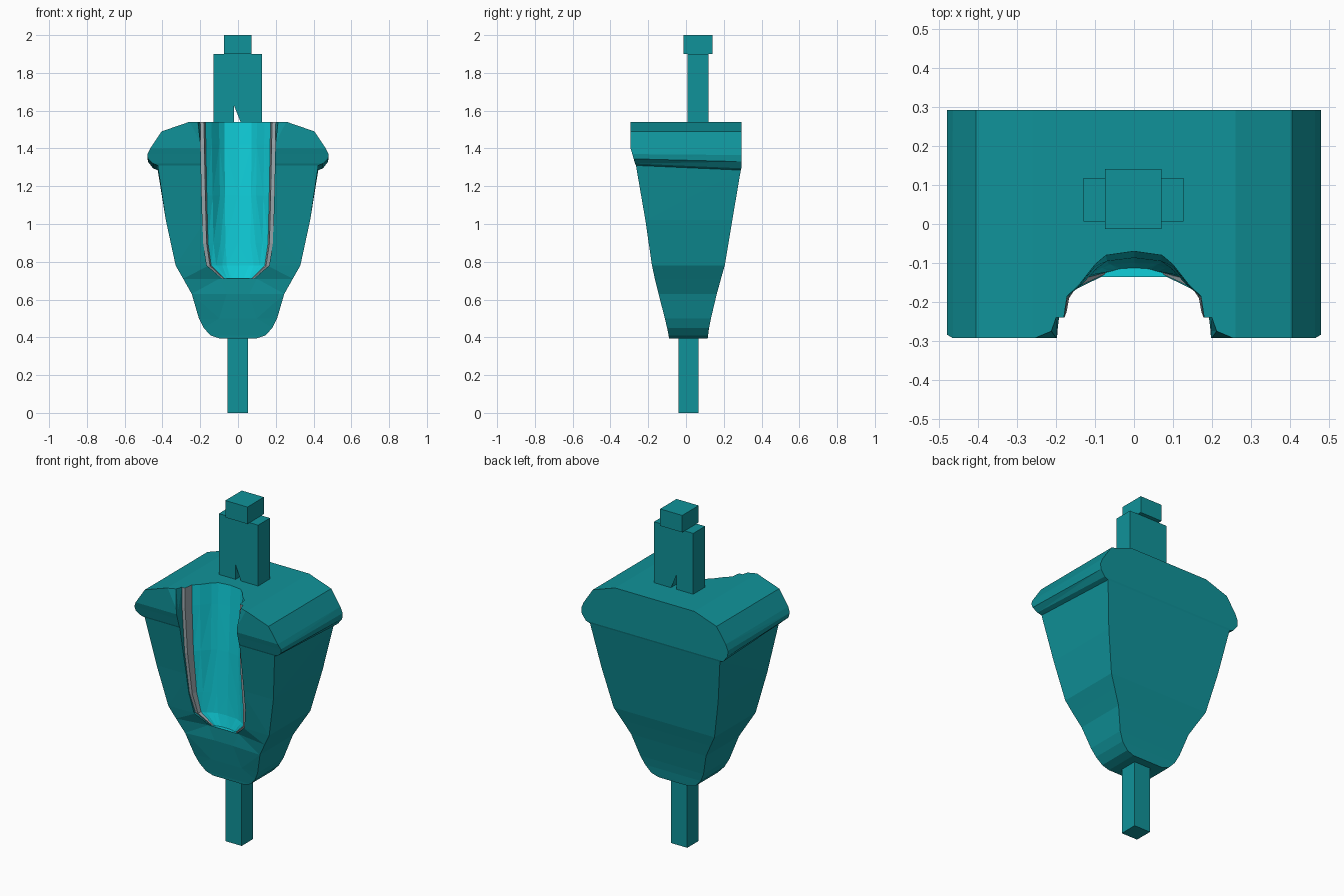
import bpy, bmesh

if "Cube" in bpy.data.objects:
    bpy.data.objects.remove(bpy.data.objects["Cube"])


def material(name, rgb):
    m = bpy.data.materials.new(name)
    m.diffuse_color = (*rgb, 1)
    m.use_nodes = True
    m.node_tree.nodes["Principled BSDF"].inputs["Base Color"].default_value = m.diffuse_color
    return m


MATS = [material("teal", (0.005, 0.29, 0.32)),
        material("bright_cyan", (0.005, 0.62, 0.70)),
        material("pale_rim", (0.36, 0.42, 0.45))]


def loft(name, rings, side_mats=None):
    """Closed skin through equal-length rings of points, listed bottom to top."""
    bm = bmesh.new()
    rows = [[bm.verts.new(p) for p in ring] for ring in rings]
    n = len(rows[0])
    for a, b in zip(rows, rows[1:]):
        for i in range(n):
            j = (i + 1) % n
            f = bm.faces.new((a[i], a[j], b[j], b[i]))
            f.material_index = side_mats[i] if side_mats else 0
    for row in (rows[0], rows[-1]):
        bm.faces.new(row).material_index = 1 if side_mats else 0
    bmesh.ops.triangulate(bm, faces=bm.faces[:])
    bmesh.ops.recalc_face_normals(bm, faces=bm.faces[:])
    me = bpy.data.meshes.new(name)
    bm.to_mesh(me)
    bm.free()
    for m in MATS:
        me.materials.append(m)
    ob = bpy.data.objects.new(name, me)
    bpy.context.collection.objects.link(ob)
    return ob


def prism(name, profile, y0, y1):
    """Extrude an (x, z) outline along y."""
    return loft(name, [[(x, y, z) for x, z in profile] for y in (y0, y1)])


def rect(x0, x1, z0, z1):
    return [(x0, z0), (x1, z0), (x1, z1), (x0, z1)]


# Basin body: z, half width, front y, back y, inner front x, inner front y, back drop
BODY = [
    (0.395, 0.10, -0.09, 0.115, 0.05, -0.09, 0),
    (0.41, 0.145, -0.092, 0.117, 0.07, -0.092, 0),
    (0.45, 0.182, -0.10, 0.122, 0.09, -0.10, 0),
    (0.50, 0.207, -0.112, 0.132, 0.10, -0.11, 0),
    (0.63, 0.245, -0.145, 0.163, 0.06, -0.133, 0),
    (0.71, 0.29, -0.165, 0.185, 0.10, -0.135, 0),
    (0.78, 0.33, -0.18, 0.205, 0.155, -0.175, 0),
    (1.02, 0.382, -0.215, 0.245, 0.17, -0.215, 0),
    (1.31, 0.425, -0.265, 0.29, 0.17, -0.265, 0.025),
    (1.32, 0.45, -0.27, 0.293, 0.17, -0.27, 0.025),
    (1.345, 0.477, -0.277, 0.293, 0.17, -0.277, 0.015),
    (1.37, 0.48, -0.284, 0.293, 0.17, -0.284, 0.005),
    (1.40, 0.465, -0.293, 0.293, 0.17, -0.293, 0),
    (1.49, 0.405, -0.293, 0.293, 0.17, -0.293, 0),
    (1.54, 0.26, -0.293, 0.293, 0.17, -0.293, 0),
]
body = loft("basin_body", [
    [(-w, yf, z), (-xi, yi, z), (xi, yi, z), (w, yf, z), (w, yb, z - d), (-w, yb, z - d)]
    for z, w, yf, yb, xi, yi, d in BODY])

# Hollow in the front: z, half width, back y, front y, flare at the mouth
HOLLOW = [
    (0.712, 0.085, -0.113, -0.13, 0),
    (0.78, 0.165, -0.10, -0.163, 0),
    (0.90, 0.185, -0.095, -0.19, 0),
    (1.15, 0.192, -0.087, -0.225, 0),
    (1.42, 0.198, -0.075, -0.24, 0.0),
    (1.54, 0.20, -0.07, -0.24, 0.06),
    (1.60, 0.20, -0.07, -0.24, 0.06),
]
CURVE = [(0, 0), (0.36, 0.06), (0.5, 0.2), (0.7, 0.5), (0.86, 0.68), (0.9, 1), (1, 1)]


def hollow_ring(z, w, yb, yf, flare):
    half = [(u * w, yb + v * (yf - yb)) for u, v in CURVE]
    half += [(w + flare * 0.2, yf - 0.035), (w + flare, -0.295), (w + flare, -0.5)]
    left = [(-x, y) for x, y in reversed(half[1:])]
    return [(x, y, z) for x, y in half + left]


half_mats = [1, 1, 1, 1, 2, 2, 0, 0, 0]
cutter = loft("hollow_cutter", [hollow_ring(*r) for r in HOLLOW],
              half_mats + [0] + half_mats[::-1])
cutter.hide_render = True

mod = body.modifiers.new("hollow", "BOOLEAN")
mod.operation = "DIFFERENCE"
mod.solver = "EXACT"
mod.object = cutter
bpy.context.view_layer.objects.active = body
bpy.ops.object.modifier_apply(modifier=mod.name)
bpy.data.objects.remove(cutter)

# Drain pipe below the basin
prism("drain_pipe", rect(-0.055, 0.052, 0, 0.40), -0.04, 0.067)

# Forked flush pipe and its cap
prism("flush_pipe", [(-0.13, 1.535), (-0.02, 1.535), (-0.02, 1.81), (0.016, 1.81),
                     (0.016, 1.535), (0.127, 1.535), (0.127, 1.90), (-0.13, 1.90)], 0.007, 0.118)
prism("flush_cap", rect(-0.074, 0.071, 1.90, 2.0), -0.013, 0.141)
